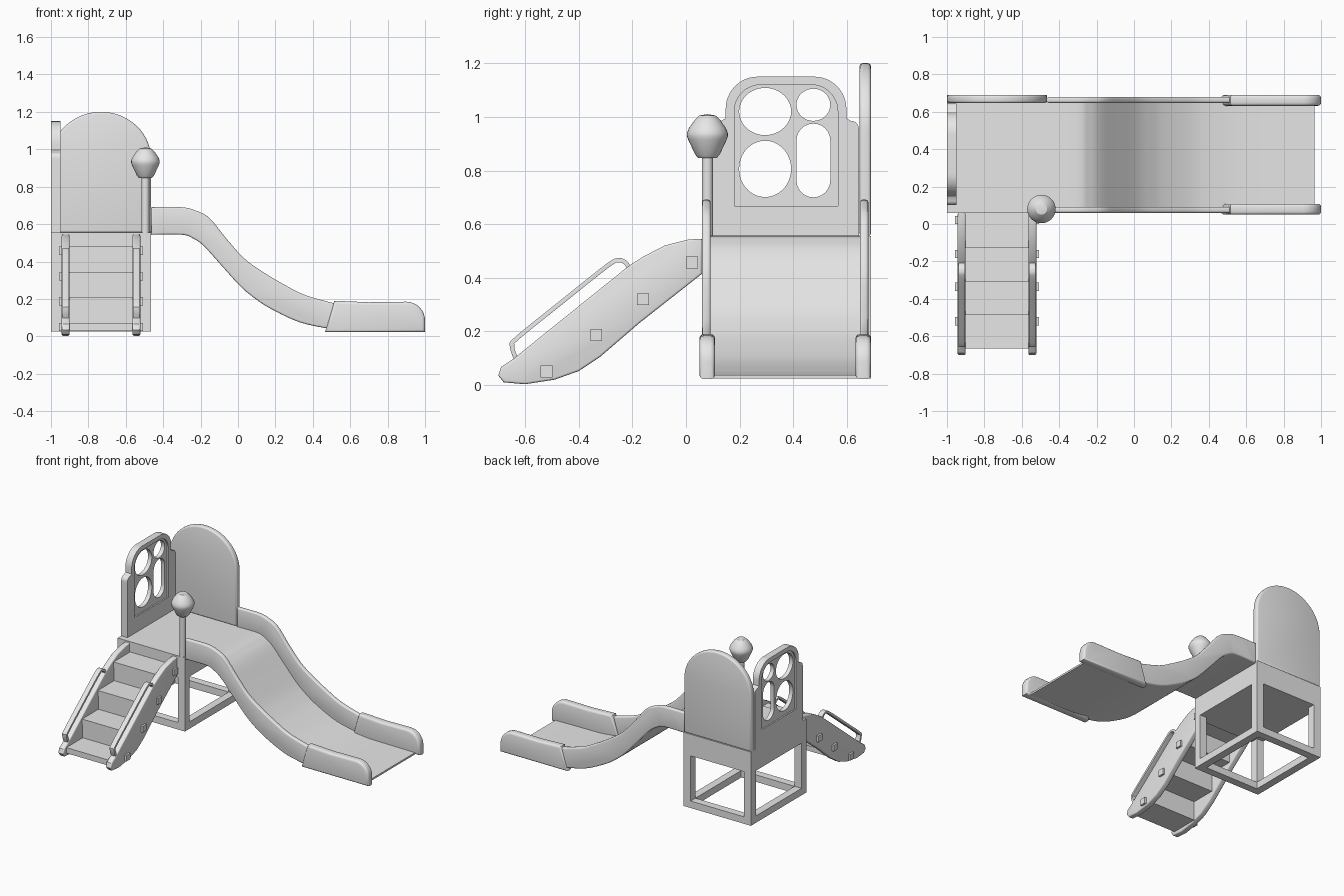
import bpy, bmesh, math
from mathutils import Vector

cube = bpy.data.objects.get("Cube")
if cube:
    bpy.data.objects.remove(cube, do_unlink=True)

grey = bpy.data.materials.new("light_grey_plastic")
grey.use_nodes = True
grey.diffuse_color = (0.8, 0.8, 0.8, 1)
grey.node_tree.nodes["Principled BSDF"].inputs["Base Color"].default_value = (0.8, 0.8, 0.8, 1)


def finish(name, mesh):
    mesh.materials.clear()
    mesh.materials.append(grey)
    mesh.shade_smooth()
    mesh.set_sharp_from_angle(angle=math.radians(32))
    obj = bpy.data.objects.new(name, mesh)
    bpy.context.scene.collection.objects.link(obj)
    return obj


def prism(name, pts, axis, a, b, bevel=0.0):
    """Extrude a side outline: (y, z) along x, or (x, z) along y."""
    bm = bmesh.new()
    place = (lambda p, d: (d, p[0], p[1])) if axis == "x" else (lambda p, d: (p[0], d, p[1]))
    caps = [bm.faces.new([bm.verts.new(place(p, d)) for p in pts]) for d in (a, b)]
    v0, v1 = list(caps[0].verts), list(caps[1].verts)
    for i in range(len(pts)):
        j = (i + 1) % len(pts)
        bm.faces.new((v0[i], v0[j], v1[j], v1[i]))
    bmesh.ops.recalc_face_normals(bm, faces=bm.faces)
    if bevel:
        rim = list({e for f in caps for e in f.edges})
        bmesh.ops.bevel(bm, geom=rim, offset=bevel, segments=3, profile=0.5,
                        affect='EDGES', clamp_overlap=True)
    mesh = bpy.data.meshes.new(name)
    bm.to_mesh(mesh)
    bm.free()
    return finish(name, mesh)


def box(name, x, y, z):
    return prism(name, [(y[0], z[0]), (y[1], z[0]), (y[1], z[1]), (y[0], z[1])], "x", *x)


def pierced_plate(name, loops, a, b):
    """Plate across x from (y, z) loops; inner loops become holes."""
    curve = bpy.data.curves.new(name, 'CURVE')
    curve.dimensions, curve.fill_mode = '2D', 'BOTH'
    curve.extrude = (b - a) / 2
    for loop in loops:
        s = curve.splines.new('POLY')
        s.points.add(len(loop) - 1)
        for p, (u, v) in zip(s.points, loop):
            p.co = (u, v, 0, 1)
        s.use_cyclic_u = True
    temp = bpy.data.objects.new(name + "_outline", curve)
    bpy.context.scene.collection.objects.link(temp)
    graph = bpy.context.evaluated_depsgraph_get()
    mesh = bpy.data.meshes.new_from_object(temp.evaluated_get(graph))
    bpy.data.objects.remove(temp, do_unlink=True)
    for v in mesh.vertices:
        y, z, d = v.co
        v.co = ((a + b) / 2 + d, y, z)
    bm = bmesh.new()
    bm.from_mesh(mesh)
    bmesh.ops.remove_doubles(bm, verts=bm.verts, dist=0.0001)
    bmesh.ops.recalc_face_normals(bm, faces=bm.faces)
    bm.to_mesh(mesh)
    bm.free()
    return finish(name, mesh)


def lathe(name, profile, x, y, n=32):
    bm = bmesh.new()
    verts = [bm.verts.new((x + r, y, z)) for r, z in profile]
    edges = [bm.edges.new(p) for p in zip(verts, verts[1:])]
    bmesh.ops.spin(bm, geom=verts + edges, cent=(x, y, 0), axis=(0, 0, 1),
                   angle=math.tau, steps=n)
    bmesh.ops.remove_doubles(bm, verts=bm.verts, dist=0.0001)
    bmesh.ops.recalc_face_normals(bm, faces=bm.faces)
    mesh = bpy.data.meshes.new(name)
    bm.to_mesh(mesh)
    bm.free()
    return finish(name, mesh)


def arc(cx, cy, rx, ry, start, end, n=12):
    angles = [math.radians(start + (end - start) * i / n) for i in range(n + 1)]
    return [(cx + rx * math.cos(t), cy + ry * math.sin(t)) for t in angles]


def smooth(pts, n=5):
    """Flowing curve through the points."""
    p = [Vector(q) for q in [pts[0], *pts, pts[-1]]]
    out = []
    for a, b, c, d in zip(p, p[1:], p[2:], p[3:]):
        for i in range(n):
            t = i / n
            out.append((2 * b + (c - a) * t + (2 * a - 5 * b + 4 * c - d) * t ** 2
                        + (3 * b - a - 3 * c + d) * t ** 3) / 2)
    return [tuple(q) for q in out] + [tuple(pts[-1])]


def band(path, w):
    """Closed outline of a strip of half width w around a path."""
    left, right = [], []
    for i, p in enumerate(path):
        t = Vector(path[min(i + 1, len(path) - 1)]) - Vector(path[max(i - 1, 0)])
        n = Vector((-t.y, t.x)).normalized() * w
        left.append(tuple(Vector(p) + n))
        right.append(tuple(Vector(p) - n))
    return left + right[::-1]


# Tower: deck, four posts and the bottom and top rails
X0, X1, Y0, Y1, W = -1.0, -0.465, 0.06, 0.69, 0.055
box("deck", (X0, X1), (Y0, Y1), (0.4, 0.555))
for side, x in (("right", X0), ("left", X1 - W)):
    box(side + "_bottom_rail", (x, x + W), (Y0 + W, Y1 - W), (0.025, 0.075))
    for end, y in (("front", Y0), ("back", Y1 - W)):
        box(f"{end}_{side}_post", (x, x + W), (y, y + W), (0.025, 0.4))
for end, y in (("front", Y0), ("back", Y1 - W)):
    box(end + "_bottom_rail", (X0 + W, X1 - W), (y, y + W), (0.025, 0.075))

# Arched back wall
prism("back_wall", [(X0, 0.555), (X1, 0.555)] + arc((X0 + X1) / 2, 0.95, (X1 - X0) / 2, 0.25, 0, 180, 28),
      "y", 0.647, 0.69, 0.012)

# Window wall with a recessed pierced panel
MID = 0.373
half = [(0.272, 0.555), (0.272, 0.94)] + arc(0.242, 0.955, 0.03, 0.03, 0, 90, 5) + [(0.225, 0.995)]
half += arc(0.105, 1.03, 0.12, 0.12, 0, 90)
inner = [(0.193, 0.668)] + arc(0.093, 1.02, 0.1, 0.1, 0, 90)


def both(pts):
    return [(MID + y, z) for y, z in pts] + [(MID - y, z) for y, z in reversed(pts)]


pierced_plate("window_frame", [both(half), both(inner)], -1.0, -0.95)
holes = [arc(y, z, r, h, 0, 350, 35) for y, z, r, h in
         ((0.295, 1.02, 0.097, 0.088), (0.295, 0.806, 0.097, 0.105), (0.475, 1.045, 0.063, 0.06))]
holes.append(arc(0.475, 0.912, 0.063, 0.063, 0, 180) + arc(0.475, 0.763, 0.063, 0.063, 180, 360))
pierced_plate("window_panel", [both(inner)] + holes, -0.99, -0.96)

# Corner post with a rounded knob
lathe("corner_post", [(0, 0.5), (0.021, 0.5), (0.021, 0.86), (0, 0.86)], -0.495, 0.08, 20)
lathe("post_knob", [(0, 0.845), (0.035, 0.847), (0.046, 0.86), (0.072, 0.915), (0.076, 0.928),
                    (0.076, 0.94), (0.069, 0.958), (0.048, 0.988), (0.03, 1.005), (0, 1.01)], -0.495, 0.08)

# Slide: curved floor, side rails and bulky end guards
top = smooth([(-0.465, 0.69), (-0.3, 0.69), (-0.22, 0.67), (-0.15, 0.63), (-0.06, 0.52),
              (0.035, 0.415), (0.14, 0.34), (0.25, 0.275), (0.36, 0.22), (0.52, 0.175)])
low = smooth([(-0.465, 0.543), (-0.3, 0.543), (-0.24, 0.523), (-0.18, 0.48), (-0.09, 0.38), (0.01, 0.27),
              (0.08, 0.21), (0.17, 0.15), (0.33, 0.075), (0.5, 0.038)])
floor = low + [(0.6, 0.028), (0.965, 0.024)]
prism("slide_floor", [(x, z + 0.013) for x, z in floor] + floor[::-1], "y", 0.075, 0.665)
guard = [(0.465, 0.022), (0.515, 0.19), (0.7, 0.182)] + arc(0.9, 0.085, 0.1, 0.1, 90, 0, 8) + [(1.0, 0.022)]
for side, flip in (("front", False), ("back", True)):
    def span(a, b):
        return (0.74 - b, 0.74 - a) if flip else (a, b)
    prism(side + "_slide_rail", top + low[::-1], "y", *span(0.06, 0.092), 0.01)
    prism(side + "_slide_guard", guard, "y", *span(0.05, 0.108), 0.016)

# Stairs: treads, risers, side boards, handrails and square bolts
for k in range(4):
    y, z = -0.665 + 0.179 * k, 0.07 + 0.137 * k
    box(f"tread_{k + 1}", (-0.905, -0.56), (y, min(y + 0.2, 0.07)), (z - 0.04, z))
    if k < 3:
        box(f"riser_{k + 1}", (-0.905, -0.56), (y + 0.185, y + 0.2), (z - 0.04, z + 0.1))
board = [(0.06, 0.545), (0.01, 0.543), (-0.08, 0.52), (-0.157, 0.48), (-0.21, 0.447),
         (-0.645, 0.097), (-0.69, 0.067), (-0.7, 0.035), (-0.68, 0.01), (-0.6, 0.003),
         (-0.49, 0.02), (-0.4, 0.052), (-0.32, 0.105), (-0.175, 0.23), (0.06, 0.415)]
grip = smooth([(-0.215, 0.44), (-0.225, 0.456), (-0.25, 0.465), (-0.29, 0.447), (-0.46, 0.312),
               (-0.63, 0.175), (-0.649, 0.145), (-0.635, 0.1)], 4)
bolts = ((-0.52, 0.05), (-0.335, 0.187), (-0.16, 0.32), (0.022, 0.457))
for side, x, bx in (("right", -0.943, -0.957), ("left", -0.565, -0.525)):
    prism(side + "_stair_board", board, "x", x, x + 0.043, 0.008)
    prism(side + "_handrail", band(grip, 0.008), "x", x + 0.004, x + 0.039, 0.004)
    for i, (y, z) in enumerate(bolts):
        box(f"{side}_bolt_{i + 1}", (bx, bx + 0.017), (y - 0.022, y + 0.022), (z - 0.022, z + 0.022))
